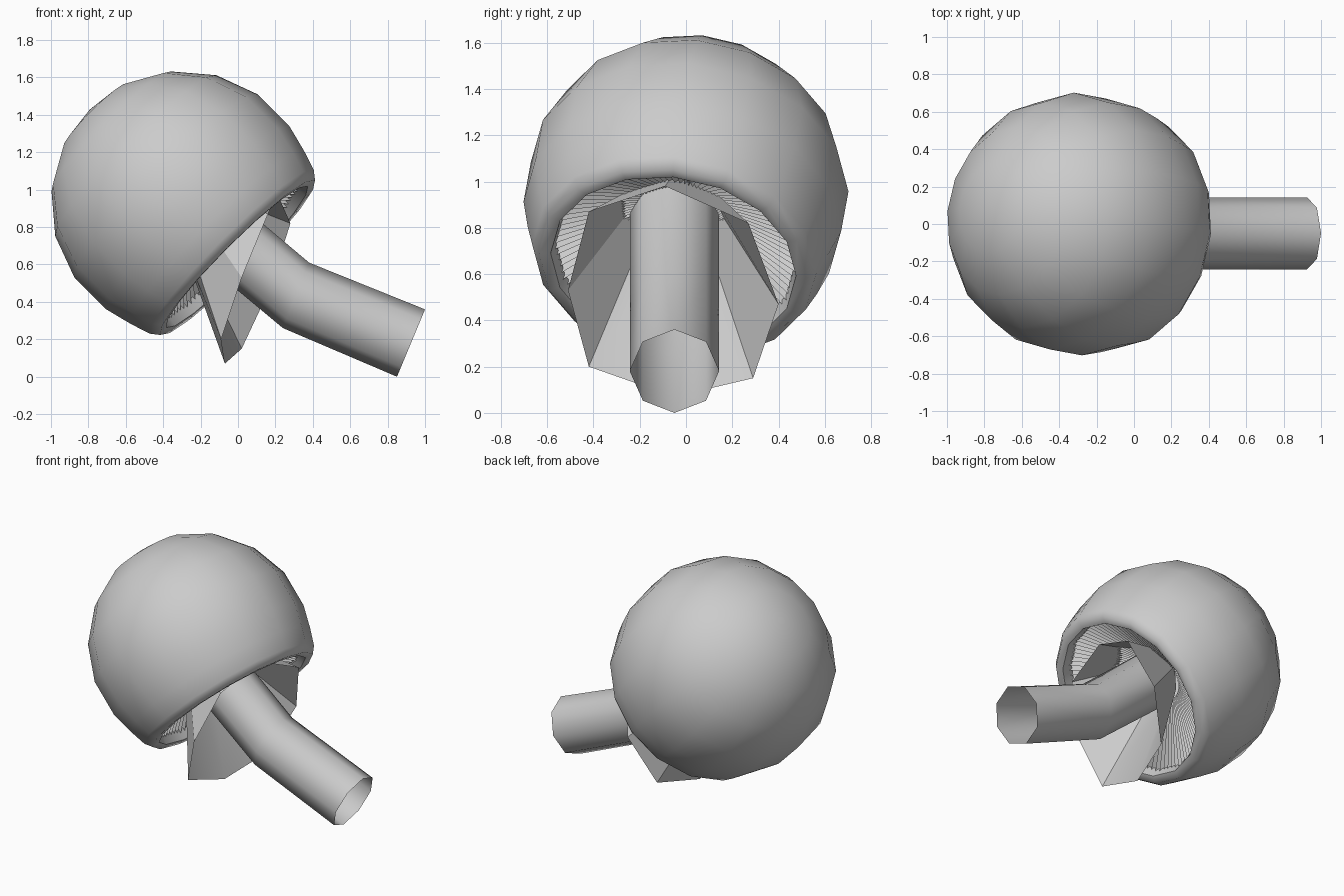
import bpy, bmesh
from math import sin, cos, pi, radians
from mathutils import Vector

if "Cube" in bpy.data.objects:
    bpy.data.objects.remove(bpy.data.objects["Cube"])

CENTRE = Vector((-0.3, 0, 0.935))
AXIS = Vector((-0.701, 0.13, 0.701)).normalized()   # cap leans back and to the left
SIDE = AXIS.cross(Vector((0, 1, 0))).normalized()
OTHER = AXIS.cross(SIDE)


def cap_point(r, d, a):
    return CENTRE + AXIS * d + SIDE * (r * cos(a)) + OTHER * (r * sin(a))


def loft(name, rings, smooth=None, tip=None):
    """Skin closed rings of equal length; optional tip closes the first ring."""
    bm = bmesh.new()
    rows = [[bm.verts.new(p) for p in ring] for ring in rings]
    n = len(rows[0])
    for a, b in zip(rows, rows[1:]):
        for i in range(n):
            j = (i + 1) % n
            bm.faces.new((a[i], a[j], b[j], b[i]))
    if tip is not None:
        t = bm.verts.new(tip)
        for i in range(n):
            bm.faces.new((t, rows[0][(i + 1) % n], rows[0][i]))
    bmesh.ops.recalc_face_normals(bm, faces=bm.faces)
    mesh = bpy.data.meshes.new(name)
    bm.to_mesh(mesh)
    bm.free()
    ob = bpy.data.objects.new(name, mesh)
    bpy.context.collection.objects.link(ob)
    if smooth:
        bpy.ops.object.select_all(action='DESELECT')
        ob.select_set(True)
        bpy.context.view_layer.objects.active = ob
        bpy.ops.object.shade_smooth_by_angle(angle=radians(smooth))
    return ob


def stem_ring(top, bottom):
    """Octagon across two (x, z) points, used for the stem."""
    t, b = Vector((top[0], -0.05, top[1])), Vector((bottom[0], -0.05, bottom[1]))
    mid, up = (t + b) / 2, (t - b) / 2
    return [mid + up * cos(k * pi / 4) + Vector((0, 0.193 * sin(k * pi / 4), 0))
            for k in range(8)]


# Cap: near-spherical dome with a rolled lip
profile = [(0.703 * sin(radians(a)), 0.703 * cos(radians(a))) for a in (20, 40, 60, 80, 100)]
profile += [(0.655, -0.27), (0.62, -0.38), (0.585, -0.425), (0.535, -0.42), (0.52, -0.35)]
SEG = 16
loft("cap", [[cap_point(r, d, 2 * pi * i / SEG) for i in range(SEG)] for r, d in profile],
     60, CENTRE + AXIS * 0.703)

# Gills: pleated underside rising towards the stem
PLEATS = 90
gill_rings = [[cap_point(r, high if i % 2 else low, pi * i / PLEATS) for i in range(2 * PLEATS)]
              for r, high, low in ((0.53, -0.31, -0.38), (0.15, -0.08, -0.11))]
loft("gills", gill_rings)

# Stem: bent open octagonal tube
top_ring = stem_ring((-0.13, 1.04), (-0.30, 0.71))
loft("stem", [stem_ring((1.0, 0.36), (0.85, 0.0)),
              stem_ring((0.38, 0.61), (0.24, 0.26)), top_ring], 50)

# Skirt: uneven flared collar hanging from the top of the stem
hem = [(0.21, -0.09, 0.98), (0.28, 0.27, 0.82), (0.17, 0.40, 0.47), (0.02, 0.29, 0.15),
       (-0.07, -0.05, 0.07), (-0.09, -0.42, 0.20), (0.02, -0.51, 0.53), (0.16, -0.42, 0.87)]
loft("skirt", [top_ring, [Vector(p) for p in hem]], 30)
